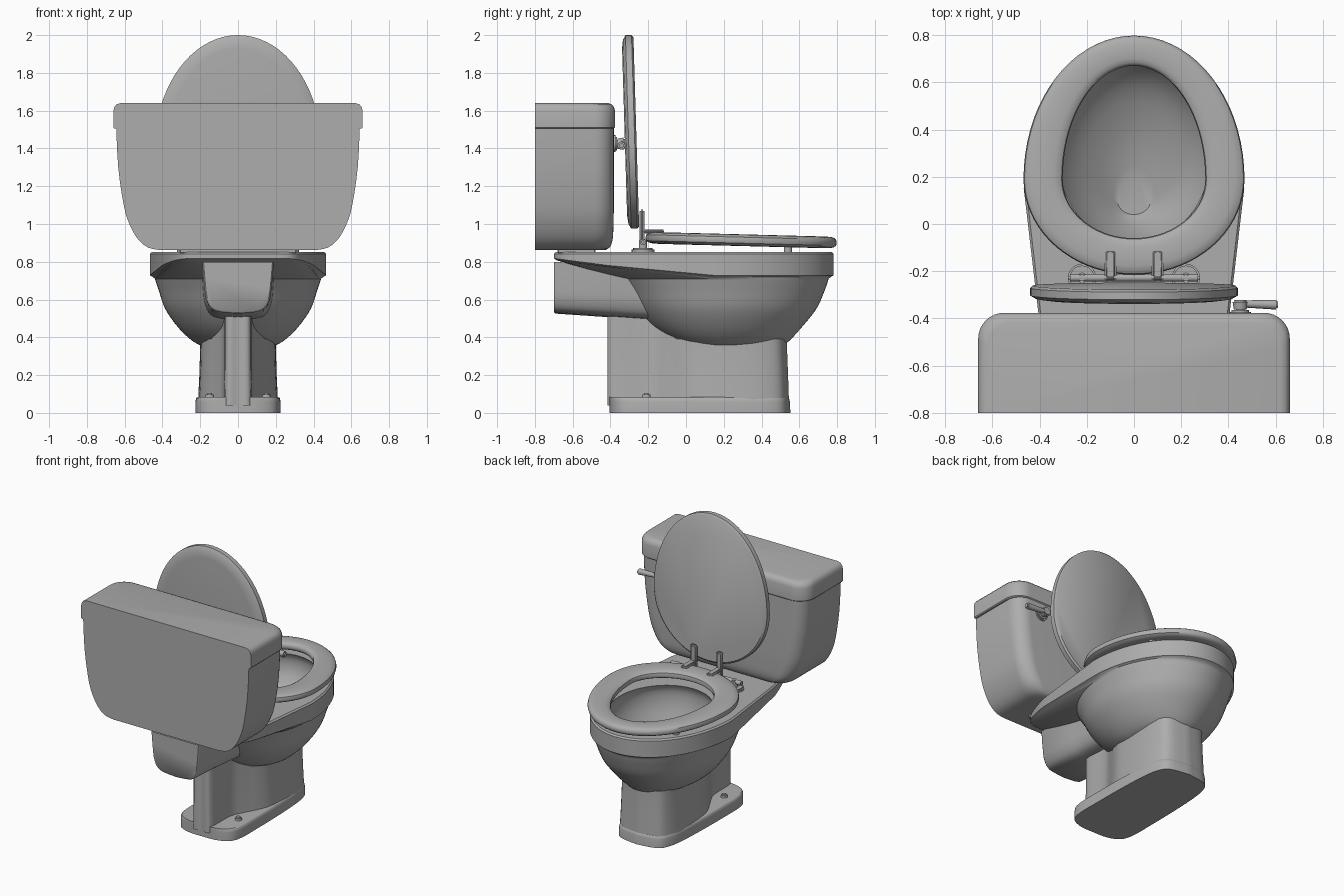
import bpy, bmesh, math
from mathutils import Vector

cube = bpy.data.objects.get("Cube")
if cube:
    bpy.data.objects.remove(cube, do_unlink=True)

grey = bpy.data.materials.new("porcelain grey")
grey.use_nodes = True
COLOUR = (0.42, 0.42, 0.42, 1)
grey.diffuse_color = COLOUR
grey.node_tree.nodes["Principled BSDF"].inputs["Base Color"].default_value = COLOUR


def finish(name, bm, angle=40):
    bmesh.ops.recalc_face_normals(bm, faces=bm.faces)
    mesh = bpy.data.meshes.new(name)
    bm.to_mesh(mesh)
    bm.free()
    mesh.materials.append(grey)
    ob = bpy.data.objects.new(name, mesh)
    bpy.context.collection.objects.link(ob)
    bpy.ops.object.select_all(action='DESELECT')
    ob.select_set(True)
    bpy.context.view_layer.objects.active = ob
    bpy.ops.object.shade_smooth_by_angle(angle=math.radians(angle))
    return ob


def loft(name, rings, wrap=False, angle=40):
    """Skin a list of equal point rings; cap the ends unless it wraps round."""
    bm = bmesh.new()
    vs = [[bm.verts.new(p) for p in r] for r in rings]
    n = len(rings[0])
    pairs = list(zip(vs, vs[1:])) + ([(vs[-1], vs[0])] if wrap else [])
    for a, b in pairs:
        for i in range(n):
            j = (i + 1) % n
            bm.faces.new((a[i], a[j], b[j], b[i]))
    if not wrap:
        bm.faces.new(vs[0])
        bm.faces.new(vs[-1])
    return finish(name, bm, angle)


def spline(pts, steps=4):
    """Smooth curve through a few control points of any dimension."""
    out = []
    for i in range(len(pts) - 1):
        p = [pts[min(max(k, 0), len(pts) - 1)] for k in (i - 1, i, i + 1, i + 2)]
        for s in range(steps):
            t = s / steps
            out.append(tuple(b + 0.5 * t * (c - a + t * (2 * a - 5 * b + 4 * c - d
                       + t * (3 * (b - c) + d - a))) for a, b, c, d in zip(*p)))
    return out + [tuple(pts[-1])]


def egg(z, w, yb, yf, ym, power=2, taper=0, n=72):
    """Egg outline: elliptical nose, squarer tapered back. z may depend on y."""
    ring = []
    for i in range(n):
        a = 2 * math.pi * i / n
        c, s = math.cos(a), math.sin(a)
        if s >= 0:
            x, y = w * c, ym + (yf - ym) * s
        else:
            t = abs(s) ** (2 / power)
            x = w * math.copysign(abs(c) ** (2 / power), c) * (1 - taper * t * t)
            y = ym - (ym - yb) * t
        ring.append((x, y, z(y) if callable(z) else z))
    return ring


def cylinder(name, p, q, r, r2=None, sides=20, bevel=0.008):
    p, q = Vector(p), Vector(q)
    bm = bmesh.new()
    bmesh.ops.create_cone(bm, cap_ends=True, segments=sides, radius1=r,
                          radius2=r if r2 is None else r2, depth=(q - p).length)
    rims = [e for e in bm.edges if any(len(f.verts) > 4 for f in e.link_faces)]
    bmesh.ops.bevel(bm, geom=rims, offset=bevel, segments=2, affect='EDGES')
    m = (q - p).to_track_quat('Z', 'Y').to_matrix().to_4x4()
    m.translation = (p + q) / 2
    bm.transform(m)
    return finish(name, bm)


def box(name, centre, size, bevel=0.01):
    bm = bmesh.new()
    bmesh.ops.create_cube(bm, size=1)
    for v in bm.verts:
        v.co = Vector(c + k * s for c, k, s in zip(centre, v.co, size))
    bmesh.ops.bevel(bm, geom=bm.edges[:], offset=bevel, segments=3, affect='EDGES')
    return finish(name, bm)


# Bowl: outer belly, overhanging rim with rear shelf, then the hollow inside
belly = spline([(0.35, 0.18, 0.08, 0.50), (0.38, 0.24, -0.06, 0.545),
                (0.45, 0.315, -0.17, 0.61), (0.55, 0.385, -0.26, 0.69),
                (0.65, 0.42, -0.32, 0.735), (0.71, 0.44, -0.36, 0.755)])
rings = [egg(z, w, yb, yf, 0.2) for z, w, yb, yf in belly]


def rim_under(y):
    return max(0.72, 0.81 - 0.13 * (y + 0.7))


for grow, lift in ((-0.015, 0), (0, 0.008)):
    rings.append(egg(lambda y: rim_under(y) + lift, 0.467 + grow, -0.7 - grow,
                     0.782 + grow, 0.15, 12, 0.32))
for z, grow in ((0.842, 0), (0.852, -0.01)):
    rings.append(egg(z, 0.467 + grow, -0.7 - grow, 0.782 + grow, 0.15, 12, 0.32))
hollow = spline([(0.852, 0.32, -0.08, 0.68), (0.80, 0.34, -0.10, 0.70),
                 (0.70, 0.325, -0.09, 0.68), (0.58, 0.25, -0.05, 0.58),
                 (0.48, 0.14, 0.0, 0.38), (0.43, 0.07, 0.04, 0.2)], 3)
rings += [egg(z, w, yb, yf, (yb + yf) / 2 - 0.02) for z, w, yb, yf in hollow]
loft("bowl", rings)

# Waste channel under the shelf: rounded U section running back
half = spline([(0.19, 0.80), (0.18, 0.68), (0.165, 0.59), (0.12, 0.535), (0, 0.52)])
section = half + [(-x, z) for x, z in reversed(half[:-1])]
loft("waste_channel", [[(x * k, y, 0.8 - (0.8 - z) * h) for x, z in section]
                       for y, k, h in ((-0.7, 0.96, 0.95), (-0.69, 1, 0.98),
                                       (-0.4, 1, 1.05), (-0.2, 1.05, 1.1))], angle=50)


# Pedestal: narrow rear web flaring to a wide front, on a foot slab
def outline(pts, z, k=1, stretch=1):
    side = spline(pts)
    full = side + [(y, -w) for y, w in reversed(side[1:-1])]
    return [(w * k, y * stretch if y > 0 else y, z(y) if callable(z) else z)
            for y, w in full]


front = [(0.3, 0.2), (0.44, 0.18), (0.51, 0.13), (0.535, 0.0)]
web = [(-0.405, 0), (-0.4, 0.065), (-0.2, 0.075), (-0.1, 0.115), (0, 0.165),
       (0.1, 0.193)] + front
foot = [(-0.405, 0), (-0.4, 0.10), (-0.36, 0.18), (-0.27, 0.208), (-0.1, 0.21),
        (0.1, 0.208)] + front


def web_top(y):
    return 0.39 + 0.16 * min(1, max(0, (-0.05 - y) / 0.2))


loft("pedestal", [outline(web, 0.04, 1.06, 1.02), outline(web, 0.2, 1.02, 1.01),
                  outline(web, 0.34), outline(web, web_top)], angle=50)
loft("pedestal_foot", [outline(foot, 0, 1.07, 1.033), outline(foot, 0.06, 1.07, 1.028),
                       outline(foot, 0.078, 1.05, 1.02), outline(foot, 0.083, 1.02, 1.01)])
for side, s in (("right", -1), ("left", 1)):
    cylinder(side + "_bolt_cap", (s * 0.15, -0.21, 0.07), (s * 0.15, -0.21, 0.105),
             0.024, 0.02)

# Seat ring: rounded section swept round the egg, tilted slightly to the nose
loops = []
for i in range(16):
    a = 2 * math.pi * i / 16
    t = 0.5 + 0.5 * math.copysign(abs(math.cos(a)) ** 0.7, math.cos(a))
    h = 0.031 * math.copysign(abs(math.sin(a)) ** 0.7, math.sin(a))
    loops.append(egg(lambda y: 0.922 - 0.026 * y + h, 0.302 + 0.166 * t,
                     -0.06 - 0.155 * t, 0.67 + 0.128 * t, 0.19))
loft("seat_ring", loops, wrap=True)
for side, s in (("right", -1), ("left", 1)):
    cylinder(side + "_seat_bumper", (s * 0.3, 0.54, 0.845), (s * 0.3, 0.54, 0.9), 0.022)

# Raised lid: the same egg standing upright with rounded edges
lid = []
for d, grow in ((-0.032, -0.07), (-0.026, -0.025), (-0.012, 0), (0.02, 0), (0.03, -0.012)):
    lid.append([(x, -0.278 - 0.03 * (u - 0.98) + d, u) for x, u, _ in
                egg(0, 0.44 + grow, 0.975 - grow, 2.0 + grow, 1.4)])
loft("seat_lid", lid)

# Hinges
cylinder("hinge_rod", (-0.28, -0.228, 0.905), (0.28, -0.228, 0.905), 0.016)
for side, s in (("right", -1), ("left", 1)):
    box(side + "_hinge_post", (s * 0.1, -0.233, 0.98), (0.05, 0.024, 0.2))
    box(side + "_hinge_tab", (s * 0.1, -0.17, 0.96), (0.05, 0.12, 0.022))
    cylinder(side + "_hinge_base", (s * 0.22, -0.228, 0.845), (s * 0.22, -0.228, 0.872), 0.06)
    cylinder(side + "_hinge_stem", (s * 0.22, -0.228, 0.86), (s * 0.22, -0.228, 0.92), 0.022)


# Tank: flat rear wall, rounded corners on the bowl side
def tank_ring(z, w, y, r):
    arc = [(w - r + r * math.cos(a), y - r + r * math.sin(a))
           for a in (math.pi / 2 * i / 8 for i in range(9))]
    half = [(w, -0.8)] + arc
    return [(x, y, z) for x, y in half] + [(-x, y, z) for x, y in reversed(half)]


body = spline([(0.862, 0.41, -0.43), (0.875, 0.475, -0.405), (0.92, 0.53, -0.388),
               (1.0, 0.575, -0.384), (1.1, 0.605, -0.382), (1.3, 0.634, -0.382),
               (1.52, 0.645, -0.382)], 3)
loft("tank", [tank_ring(z, w, y, 0.1) for z, w, y in body])
loft("tank_lid", [tank_ring(z, 0.66 - d, -0.376 - d, 0.11) for z, d in
                  ((1.505, 0.006), (1.511, 0), (1.6, 0), (1.62, 0.006),
                   (1.634, 0.018), (1.641, 0.04))])
box("tank_gasket", (0, -0.58, 0.857), (0.62, 0.2, 0.025), 0.005)

# Flush lever
cylinder("lever_mount", (0.45, -0.39, 1.425), (0.45, -0.365, 1.425), 0.045)
cylinder("lever_hub", (0.45, -0.37, 1.425), (0.45, -0.322, 1.425), 0.026, 0.034)
cylinder("lever_arm", (0.44, -0.338, 1.425), (0.61, -0.342, 1.415), 0.014, 0.021)
